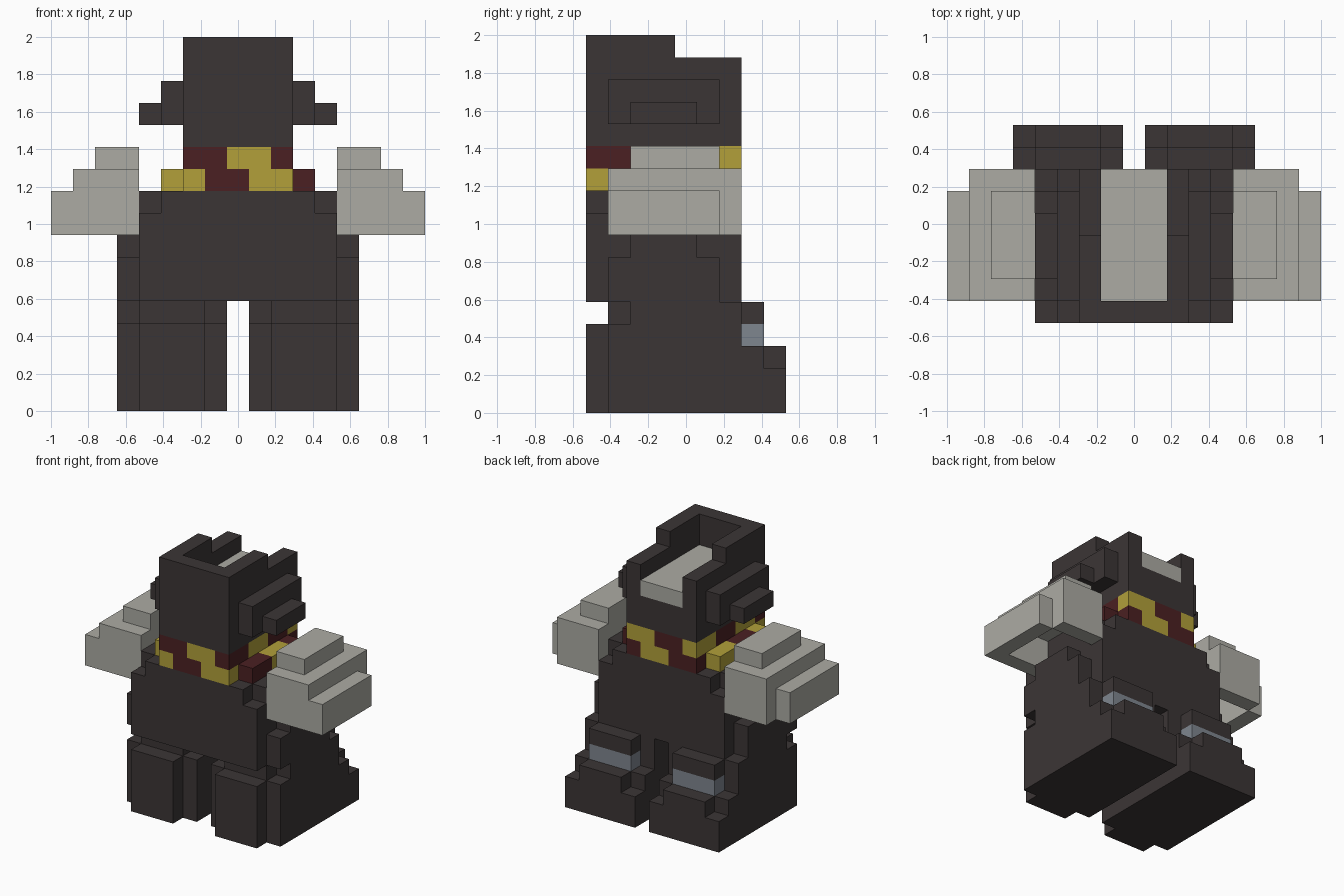
import bpy, bmesh, math
from itertools import product

if "Cube" in bpy.data.objects:
    bpy.data.objects.remove(bpy.data.objects["Cube"], do_unlink=True)

U = 2 / 17                      # edge of one block
NX, NY = 17, 9                  # blocks across and deep


def material(name, rgb):
    m = bpy.data.materials.new(name)
    m.use_nodes = True
    m.diffuse_color = (*rgb, 1)
    bsdf = next(n for n in m.node_tree.nodes if n.type == "BSDF_PRINCIPLED")
    bsdf.inputs["Base Color"].default_value = (*rgb, 1)
    bsdf.inputs["Roughness"].default_value = 0.9
    return m


CHARCOAL = material("charcoal", (0.044, 0.036, 0.036))
PALE = material("pale_grey", (0.413, 0.407, 0.371))
RED = material("dark_red", (0.070, 0.0144, 0.016))
YELLOW = material("mustard_yellow", (0.445, 0.352, 0.042))
BLUE = material("blue_grey", (0.212, 0.238, 0.275))


def cells(boxes):
    """Set of block cells covered by boxes (x0, x1, y0, y1, z0, z1)."""
    out = set()
    for x0, x1, y0, y1, z0, z1 in boxes:
        out |= set(product(range(x0, x1), range(y0, y1), range(z0, z1)))
    return out


def mirrored(part):
    return {(NX - 1 - x, y, z) for x, y, z in part}


def build(name, part, mats, rule=lambda c: 0):
    """Skin a set of cells with its outer faces and merge the flat areas."""
    bm = bmesh.new()
    verts = {}

    def vert(p):
        if p not in verts:
            verts[p] = bm.verts.new(((p[0] - NX / 2) * U, (p[1] - NY / 2) * U, p[2] * U))
        return verts[p]

    for c in sorted(part):
        for axis, side in product(range(3), (0, 1)):
            n = list(c)
            n[axis] += 1 if side else -1
            if tuple(n) in part:
                continue
            corners = []
            for a, b in ((0, 0), (1, 0), (1, 1), (0, 1)):
                p = list(c)
                p[axis] += side
                p[(axis + 1) % 3] += a
                p[(axis + 2) % 3] += b
                corners.append(vert(tuple(p)))
            face = bm.faces.new(corners if side else corners[::-1])
            face.material_index = rule(c)
    bmesh.ops.dissolve_limit(bm, angle_limit=math.radians(1), verts=bm.verts[:],
                             edges=bm.edges[:], delimit={"MATERIAL"})
    mesh = bpy.data.meshes.new(name)
    bm.to_mesh(mesh)
    bm.free()
    for m in mats:
        mesh.materials.append(m)
    obj = bpy.data.objects.new(name, mesh)
    bpy.context.collection.objects.link(obj)
    return obj


# Torso with the four top corners notched
build("torso", cells([(4, 13, 0, 7, 5, 9), (5, 12, 0, 7, 9, 10), (4, 13, 1, 6, 9, 10)]),
      [CHARCOAL])

# Hood: a trough open at the top and back, tall front half
hood = cells([(6, 11, 0, 7, 12, 16), (6, 11, 0, 4, 16, 17)])
build("hood", hood - cells([(7, 10, 1, 7, 14, 17)]), [CHARCOAL])
build("hood_filling", cells([(7, 10, 1, 7, 14, 15)]), [PALE])

# Scarf: two rings of blocks, with the two colours alternating in pairs
upper = ([(x, 0) for x in range(6, 11)] + [(10, y) for y in range(1, 7)]
         + [(x, 6) for x in range(9, 5, -1)] + [(6, y) for y in range(5, 0, -1)])
lower = ([(x, 0) for x in range(7, 11)] + [(11, y) for y in range(1, 6)]
         + [(x, 6) for x in range(10, 5, -1)] + [(5, y) for y in range(5, 0, -1)] + [(6, 0)])
scarf_colour = {}
for z, ring in ((11, upper), (10, lower)):
    for i, (x, y) in enumerate(ring):
        scarf_colour[x, y, z] = (i // 2) % 2
build("scarf", cells([(6, 11, 0, 7, 10, 12), (5, 12, 1, 6, 10, 11)]), [RED, YELLOW],
      lambda c: scarf_colour.get(c, 0))

# Parts on the left side, repeated on the right
ear = cells([(11, 12, 1, 6, 13, 15), (12, 13, 2, 5, 13, 14)])
arm = cells([(13, 16, 1, 7, 8, 11), (16, 17, 1, 6, 8, 10), (15, 16, 1, 7, 10, 11),
             (13, 15, 2, 6, 11, 12)]) - cells([(13, 16, 2, 6, 8, 10)])
knee = cells([(10, 13, 7, 8, 3, 4)])
leg = cells([
    (10, 13, 0, 8, 0, 4), (10, 13, 1, 8, 4, 5),        # shin and knee cap
    (9, 14, 1, 8, 0, 3), (9, 14, 1, 7, 3, 4), (9, 14, 2, 7, 4, 5),
    (10, 13, 8, 9, 0, 3), (9, 14, 8, 9, 0, 2),         # foot
]) - knee
hip = cells([(13, 14, 1, 6, 5, 7), (13, 14, 2, 5, 7, 8)])

for name, part, mat in (("ear", ear, CHARCOAL), ("arm", arm, PALE), ("leg", leg, CHARCOAL),
                        ("knee_band", knee, BLUE), ("hip_pad", hip, CHARCOAL)):
    build("left_" + name, part, [mat])
    build("right_" + name, mirrored(part), [mat])
